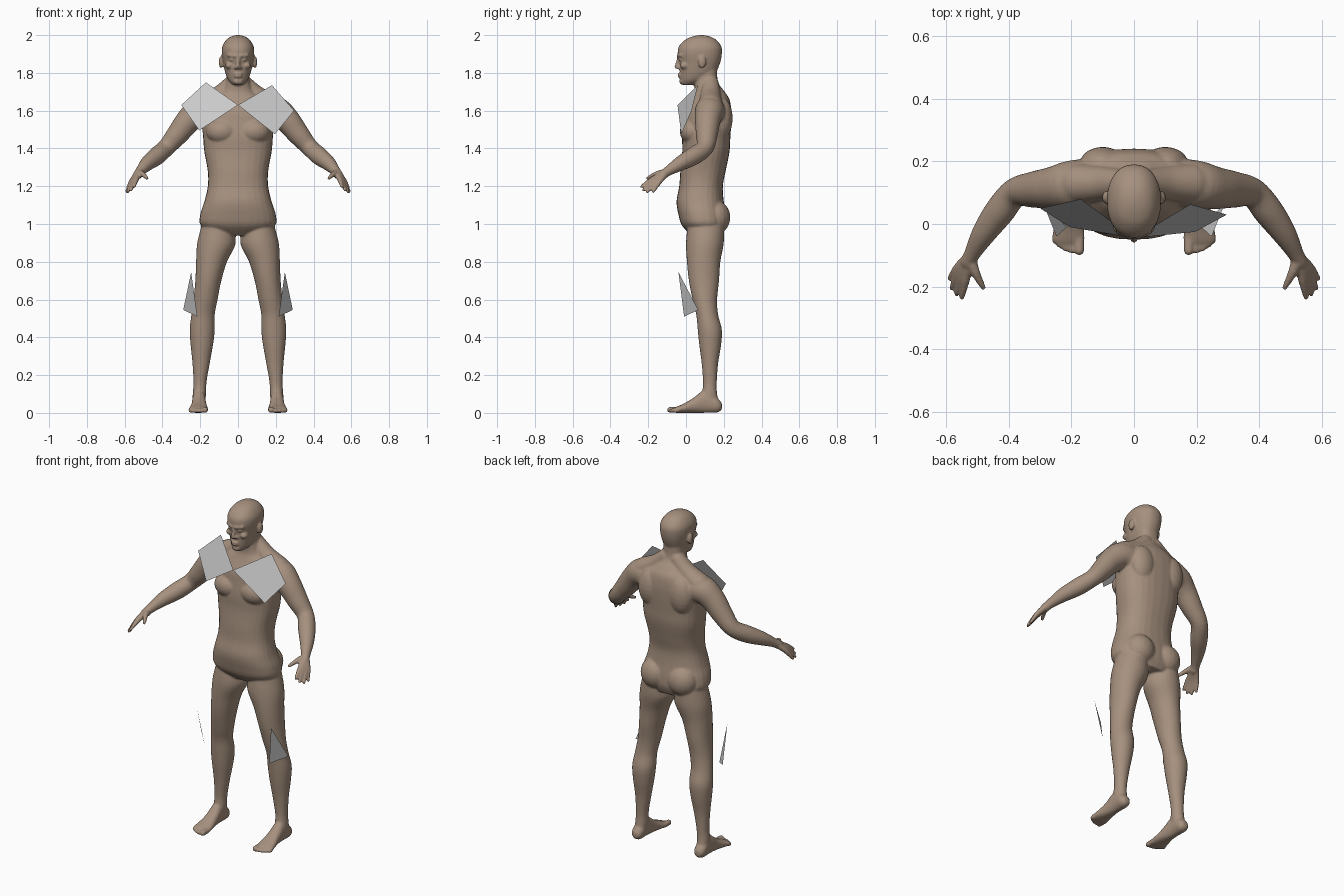
import bpy, bmesh, math
from mathutils import Vector, Matrix

default_cube = bpy.data.objects.get("Cube")
if default_cube:
    bpy.data.objects.remove(default_cube, do_unlink=True)


def make_material(name, colour):
    material = bpy.data.materials.new(name)
    material.use_nodes = True
    material.diffuse_color = (*colour, 1)
    shader = material.node_tree.nodes["Principled BSDF"]
    shader.inputs["Base Color"].default_value = (*colour, 1)
    shader.inputs["Roughness"].default_value = .7
    return material


skin = make_material("warm brown skin", (.38, .28, .21))
plate_grey = make_material("light grey plate", (.6, .6, .6))
bm = bmesh.new()
SIDES = 28


def smooth_rows(rows, steps=5):
    """Catmull-Rom interpolation through rows of any length."""
    rows = [Vector(row) for row in rows]
    result = []
    for i in range(len(rows) - 1):
        before, start = rows[max(i - 1, 0)], rows[i]
        end, after = rows[i + 1], rows[min(i + 2, len(rows) - 1)]
        for step in range(steps):
            t = step / steps
            result.append(start + (end - before) * (t / 2)
                          + (before * 2 - start * 5 + end * 4 - after) * (t * t / 2)
                          + (start * 3 - before - end * 3 + after) * (t ** 3 / 2))
    return result + [rows[-1]]


def skin_rings(rings):
    loops = [[bm.verts.new(point) for point in ring] for ring in rings]
    for lower, upper in zip(loops, loops[1:]):
        for i in range(SIDES):
            j = (i + 1) % SIDES
            bm.faces.new((lower[i], lower[j], upper[j], upper[i]))
    bm.faces.new(loops[0][::-1])
    bm.faces.new(loops[-1])


def circle(power=2):
    for i in range(SIDES):
        angle = math.tau * i / SIDES
        c, s = math.cos(angle), math.sin(angle)
        yield (math.copysign(abs(c) ** (2 / power), c),
               math.copysign(abs(s) ** (2 / power), s))


def loft(rows, side=1, along_y=False, power=2.2):
    """Rows hold a station, then the low and high limits on both other axes."""
    rings = []
    for station, a0, a1, b0, b1 in smooth_rows(rows):
        ring = []
        for c, s in circle(power):
            a = side * ((a0 + a1) / 2 + c * (a1 - a0) / 2)
            b = (b0 + b1) / 2 + s * (b1 - b0) / 2
            ring.append((a, station, b) if along_y else (a, b, station))
        rings.append(ring)
    skin_rings(rings)


def blob(side, centre, radii):
    x, y, z = centre
    matrix = Matrix.Translation((side * x, y, z)) @ Matrix.Diagonal((*radii, 1))
    bmesh.ops.create_uvsphere(bm, u_segments=20, v_segments=12, radius=1, matrix=matrix)


def limb(rows, side=1):
    """Round tube through rows of x, y, z, radius, with ball ends."""
    path = smooth_rows(rows)
    rings = []
    for i, row in enumerate(path):
        ahead, behind = path[min(i + 1, len(path) - 1)], path[max(i - 1, 0)]
        turn = (ahead - behind).xyz.to_track_quat("Z", "Y")
        points = [row.xyz + turn @ Vector((c, s, 0)) * row.w for c, s in circle()]
        rings.append([(side * p.x, p.y, p.z) for p in points])
    skin_rings(rings)
    for row in (rows[0], rows[-1]):
        blob(side, row[:3], [row[3]] * 3)


def symmetric(rows):
    return [(z, -half, half, front, back) for z, half, front, back in rows]


# Torso and neck: height, half width, front, back
loft(symmetric([
    (.94, .1, .03, .19), (.99, .195, -.02, .21), (1.05, .2, -.04, .21),
    (1.12, .178, -.05, .2), (1.2, .16, -.036, .195), (1.28, .16, -.03, .21),
    (1.38, .178, -.02, .23), (1.46, .185, -.02, .235), (1.54, .19, -.01, .24),
    (1.6, .18, 0, .24), (1.66, .14, .03, .23), (1.7, .09, .045, .205),
    (1.75, .064, .045, .17), (1.82, .06, .05, .165)]), power=2.4)

# Skull and jaw
loft(symmetric([
    (1.735, .025, -.018, .03), (1.76, .05, -.028, .1), (1.8, .067, -.032, .155),
    (1.85, .078, -.034, .18), (1.9, .086, -.044, .19), (1.94, .083, -.038, .187),
    (1.975, .062, -.005, .16), (1.993, .036, .035, .125), (2, .008, .07, .09)]))

# Nose, lips and chin
limb([(0, -.036, 1.885, .009), (0, -.05, 1.832, .011)])
for lip_height in (1.793, 1.78):
    blob(1, (0, -.033, lip_height), (.024, .011, .006))
blob(1, (0, -.02, 1.755), (.027, .016, .017))

for side in (1, -1):
    # Face details and ears
    blob(side, (.013, -.038, 1.827), (.01, .012, .008))
    limb([(.012, -.042, 1.889, .009), (.05, -.026, 1.893, .009)], side)
    blob(side, (.032, -.028, 1.87), (.014, .011, .008))
    blob(side, (.046, -.008, 1.838), (.022, .024, .018))
    blob(side, (.09, .085, 1.857), (.012, .021, .033))

    # Chest, shoulder blade, trapezius and buttock
    blob(side, (.085, .035, 1.49), (.085, .068, .068))
    blob(side, (.1, .19, 1.56), (.075, .057, .11))
    limb([(.035, .13, 1.74, .045), (.1, .13, 1.675, .055), (.18, .13, 1.625, .065)], side)
    blob(side, (.09, .155, 1.035), (.088, .08, .09))

    # Leg: height, inner, outer, front, back
    loft([(1, .03, .19, .01, .2), (.9, .012, .216, 0, .2), (.8, .058, .222, .005, .182),
          (.7, .088, .226, .015, .175), (.6, .108, .236, .035, .165),
          (.52, .123, .247, .054, .17), (.44, .123, .256, .062, .19),
          (.36, .132, .251, .07, .186), (.26, .15, .241, .083, .17),
          (.16, .167, .236, .09, .163), (.1, .169, .24, .085, .165),
          (.03, .175, .24, .08, .18)], side, power=2)

    # Foot: from heel to ball, inner, outer, sole, top
    loft([(.19, .19, .225, .018, .05), (.165, .174, .241, .002, .08),
          (.1, .172, .242, 0, .12), (.04, .167, .246, 0, .08),
          (-.01, .16, .256, 0, .05), (-.05, .157, .262, 0, .033),
          (-.066, .165, .25, .005, .024)], side, along_y=True)
    for x, tip, radius in ((.175, -.085, .016), (.2, -.084, .011), (.219, -.078, .011),
                           (.237, -.067, .011), (.252, -.053, .011)):
        limb([(x, -.04, .017, radius), (x, tip, radius, radius)], side)

    # Arm from shoulder to wrist
    limb([(.13, .13, 1.59, .08), (.2, .125, 1.597, .078), (.26, .115, 1.55, .068),
          (.32, .11, 1.475, .058), (.38, .1, 1.405, .047), (.43, .04, 1.36, .048),
          (.48, -.03, 1.32, .039), (.517, -.095, 1.28, .026),
          (.53, -.12, 1.262, .025)], side)

    # Fingers, each running from wrist through knuckle to tip
    wrist = (.525, -.105, 1.272, .02)
    for knuckle, tip in (((.538, -.178, 1.237), (.55, -.236, 1.198)),
                         ((.55, -.17, 1.23), (.567, -.226, 1.178)),
                         ((.56, -.156, 1.225), (.583, -.205, 1.17)),
                         ((.566, -.142, 1.222), (.589, -.174, 1.172))):
        limb([wrist, (*knuckle, .014), (*tip, .0085)], side)
    limb([wrist, (.507, -.155, 1.265, .015), (.482, -.203, 1.243, .009)], side)

# Fuse the parts into one smooth body
bmesh.ops.recalc_face_normals(bm, faces=bm.faces)
mesh = bpy.data.meshes.new("body parts")
bm.to_mesh(mesh)
bm.free()
body = bpy.data.objects.new("body", mesh)
bpy.context.collection.objects.link(body)
remesh = body.modifiers.new("fuse", "REMESH")
remesh.mode = "VOXEL"
remesh.voxel_size = .006
soften = body.modifiers.new("soften", "SMOOTH")
soften.factor = .5
soften.iterations = 5
evaluated = body.evaluated_get(bpy.context.evaluated_depsgraph_get())
body.data = bpy.data.meshes.new_from_object(evaluated)
body.modifiers.clear()
body.data.materials.clear()
body.data.materials.append(skin)
body.data.shade_smooth()


def plate(name, corners):
    sheet = bpy.data.meshes.new(name)
    sheet.from_pydata(corners, [], [tuple(range(len(corners)))])
    sheet.materials.append(plate_grey)
    bpy.context.collection.objects.link(bpy.data.objects.new(name, sheet))


# Loose armour plates on the shoulders and beside the knees
plate("left_shoulder_plate", [(0, -.045, 1.63), (.195, -.025, 1.475),
                              (.297, .03, 1.6), (.18, .063, 1.735)])
plate("right_shoulder_plate", [(0, -.045, 1.63), (-.17, .08, 1.75),
                               (-.3, .05, 1.63), (-.205, -.01, 1.495)])
for side, label in ((1, "left"), (-1, "right")):
    plate(label + "_knee_plate", [(side * .248, -.04, .745), (side * .215, -.01, .51),
                                  (side * .29, .065, .545)])
